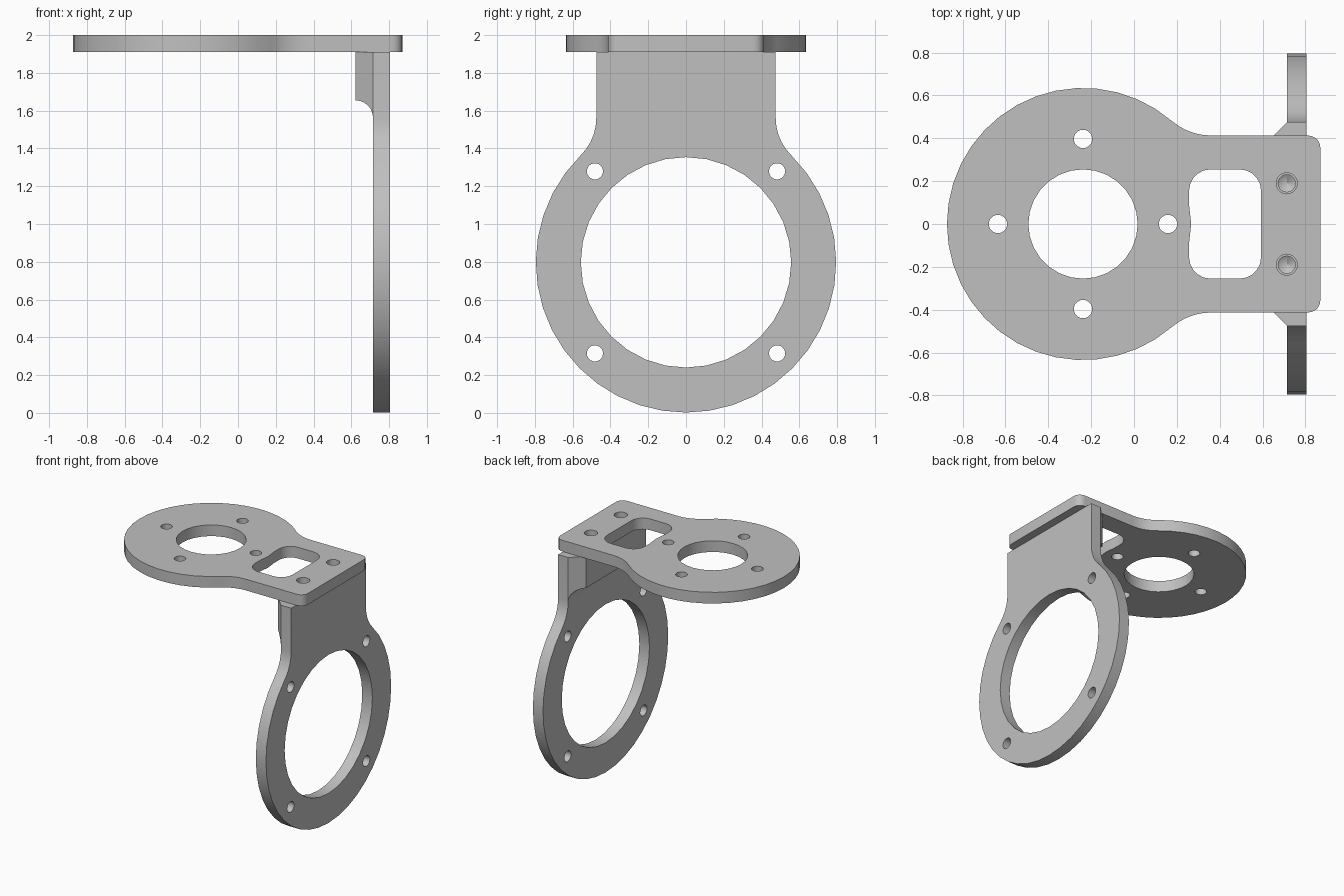
import bpy
import bmesh
from math import atan2, cos, sin, pi, radians
from mathutils import Matrix, Vector

cube = bpy.data.objects.get("Cube")
if cube:
    bpy.data.objects.remove(cube, do_unlink=True)

THICK = 0.09      # plate thickness
TOP = 2.0
SEAM = TOP - THICK
WALL_X = 0.715    # inner face of the upright plate

metal = bpy.data.materials.new("plain_grey")
metal.use_nodes = True
grey = (0.53, 0.53, 0.53, 1)
metal.diffuse_color = grey
metal.node_tree.nodes["Principled BSDF"].inputs["Base Color"].default_value = grey


def arc(u, v, r, start, end, n):
    """Points along an arc, angles in radians."""
    return [(u + r * cos(start + (end - start) * i / n),
             v + r * sin(start + (end - start) * i / n)) for i in range(n + 1)]


def circle(u, v, r, n):
    return arc(u, v, r, 0, 2 * pi, n)[:-1]


def mirrored(half):
    """Close a half outline (u >= 0) across the v axis."""
    return half + [(-u, v) for u, v in reversed(half) if u > 1e-4]


def ring_with_neck(centre, r, width, straight_from, end, corner=0):
    """Round disc that blends through fillets into a straight tab."""
    d = straight_from - centre
    fillet = (d * d + width * width - r * r) / (2 * (r - width))
    angle = atan2(d, width + fillet)
    if corner:
        half = arc(width - corner, end - corner, corner, pi / 2, 0, 5)
    else:
        half = [(width, end)]
    half += arc(width + fillet, straight_from, fillet, pi, pi + angle, 5)
    half += arc(0, centre, r, angle, -pi / 2, 15)[1:]
    return mirrored(half)


def finish(name, bm):
    bmesh.ops.recalc_face_normals(bm, faces=bm.faces)
    mesh = bpy.data.meshes.new(name)
    bm.to_mesh(mesh)
    bm.free()
    obj = bpy.data.objects.new(name, mesh)
    bpy.context.collection.objects.link(obj)
    mesh.materials.append(metal)
    return obj


def extrude_profile(loops, depth, axes, origin):
    """Fill loops (outline then holes), extrude, and place along the axes."""
    bm = bmesh.new()
    for loop in loops:
        verts = [bm.verts.new((u, v, 0)) for u, v in loop]
        for i, vert in enumerate(verts):
            bm.edges.new((verts[i - 1], vert))
    bmesh.ops.triangle_fill(bm, edges=bm.edges[:], use_beauty=True, normal=(0, 0, 1))
    new = bmesh.ops.extrude_face_region(bm, geom=bm.faces[:], use_keep_orig=True)["geom"]
    bmesh.ops.translate(bm, vec=(0, 0, depth),
                        verts=[g for g in new if isinstance(g, bmesh.types.BMVert)])
    frame = Matrix([Vector(a) for a in axes]).transposed().to_4x4()
    bm.transform(Matrix.Translation(origin) @ frame)
    return bm


def activate(obj):
    bpy.ops.object.select_all(action='DESELECT')
    obj.select_set(True)
    bpy.context.view_layer.objects.active = obj


X, Y, Z = (1, 0, 0), (0, 1, 0), (0, 0, 1)

# Top mounting plate: disc, centre bore, bolt circle, slot and screw holes
disc = -0.238
slot = mirrored(arc(0.155, 0.493, 0.1, pi / 2, 0, 5)
                + arc(0.155, 0.357, 0.1, 0, -pi / 2, 5)
                + [(0.09, 0.257), (0, 0.267)])
top_loops = [ring_with_neck(disc, 0.635, 0.413, 0.36, 0.87, 0.057),
             circle(0, disc, 0.255, 28), slot]
top_loops += [circle(0.397 * cos(k * pi / 2), disc + 0.397 * sin(k * pi / 2), 0.043, 18)
              for k in range(4)]
top_loops += [circle(s * 0.19, 0.713, 0.049, 20) for s in (-1, 1)]
top_plate = finish("top_plate", extrude_profile(top_loops, THICK, (Y, X, (0, 0, -1)), (0, 0, TOP)))

# Upright ring plate with four bolt holes
ring = 0.797
ring_loops = [ring_with_neck(ring, 0.795, 0.475, 1.56, SEAM), circle(0, ring, 0.557, 32)]
ring_loops += [circle(s * 0.482, ring + t * 0.482, 0.043, 18) for s in (-1, 1) for t in (-1, 1)]
ring_plate = finish("ring_plate", extrude_profile(ring_loops, THICK, (Y, Z, X), (WALL_X, 0, 0)))

# Thickening block behind the joint, filleted below and chamfered at both ends
step = 0.093
profile = [(WALL_X, SEAM), (WALL_X - step, SEAM)]
profile += arc(WALL_X - step, 1.655 - step, step, pi / 2, 0, 6)
block = extrude_profile([profile], 0.95, (X, Z, (0, -1, 0)), (0, 0.475, 0))
for side in (-1, 1):
    cut = bmesh.ops.bisect_plane(block, geom=block.verts[:] + block.edges[:] + block.faces[:],
                                 plane_co=(WALL_X, side * 0.4749, 0),
                                 plane_no=(-1, side, 0), clear_outer=True)
    edges = [g for g in cut["geom_cut"] if isinstance(g, bmesh.types.BMEdge)]
    bmesh.ops.holes_fill(block, edges=edges)
joint_block = finish("joint_block", block)

# Blind screw holes with conical bottoms, cut into the joint
for side in (-1, 1):
    bm = bmesh.new()
    bmesh.ops.create_cone(bm, cap_ends=True, segments=20, radius1=0.04, radius2=0.04, depth=0.24,
                          matrix=Matrix.Translation((0.713, side * 0.19, SEAM - 0.09)))
    floor = min(bm.faces, key=lambda f: f.calc_center_median().z)
    tip = bmesh.ops.poke(bm, faces=[floor])["verts"][0]
    tip.co.z -= 0.025
    cutter = finish("screw_hole_cutter", bm)
    cutter.hide_render = True
    for part in (ring_plate, joint_block):
        mod = part.modifiers.new("screw_hole", 'BOOLEAN')
        mod.operation = 'DIFFERENCE'
        mod.solver = 'EXACT'
        mod.object = cutter
        activate(part)
        bpy.ops.object.modifier_apply(modifier=mod.name)
    bpy.data.objects.remove(cutter, do_unlink=True)

# Smooth round walls, keep plate edges crisp
for part in (top_plate, ring_plate, joint_block):
    activate(part)
    bpy.ops.object.shade_smooth_by_angle(angle=radians(30))
